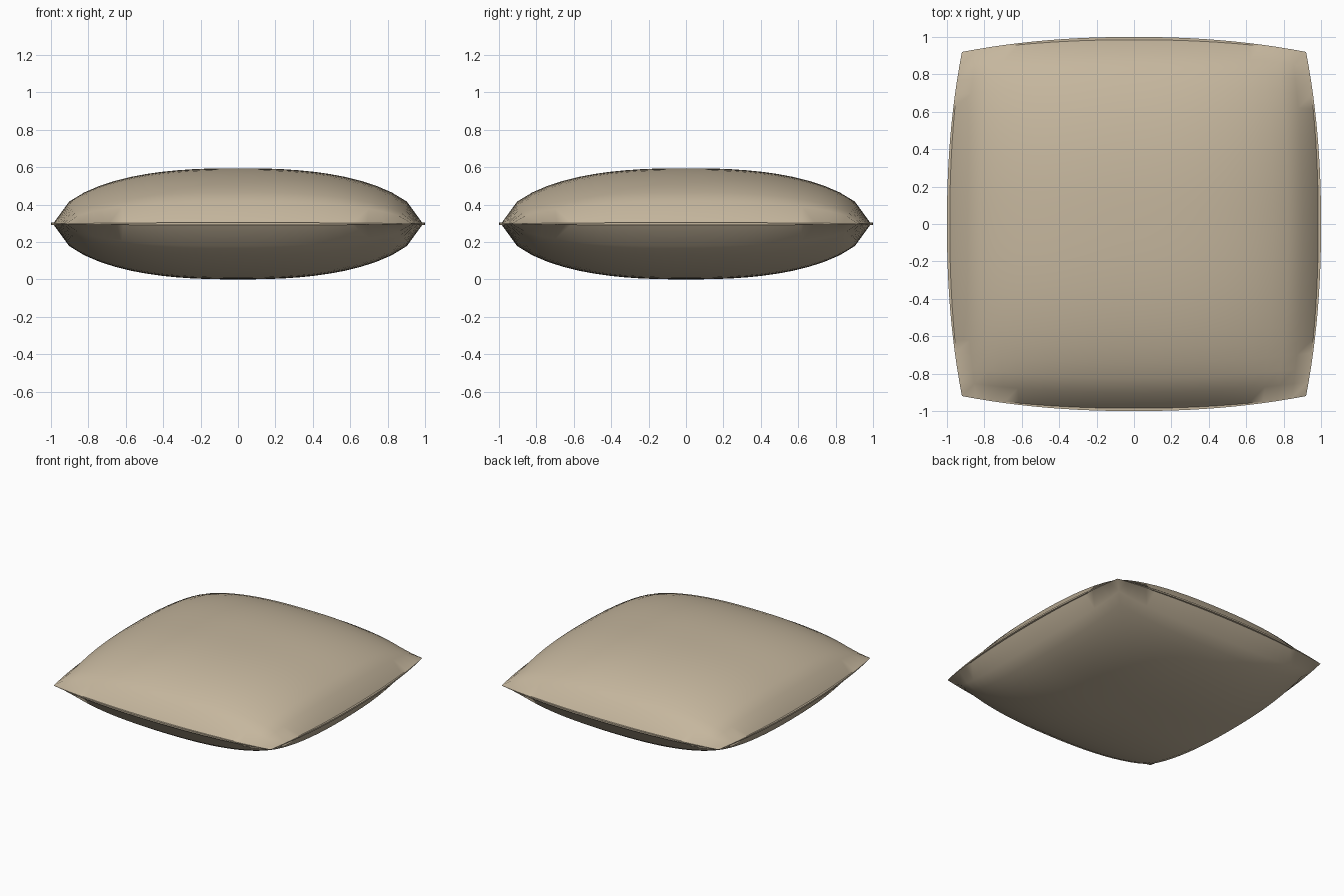
import bpy, bmesh

cube = bpy.data.objects.get("Cube")
if cube:
    bpy.data.objects.remove(cube, do_unlink=True)

HALF = 0.297        # half thickness of the cushion
SEAM = 0.006        # half thickness of the piping seam
LIP = 0.015         # width of the seam lip at mid-side
DIV = 24


def fabric_material():
    mat = bpy.data.materials.new("beige_fabric")
    mat.use_nodes = True
    colour = (0.56, 0.47, 0.34, 1)
    mat.diffuse_color = colour
    bsdf = next(n for n in mat.node_tree.nodes if n.type == "BSDF_PRINCIPLED")
    bsdf.inputs["Base Color"].default_value = colour
    bsdf.inputs["Roughness"].default_value = 0.9
    return mat


def puff(t):
    """Stuffing profile, full in the middle and pinched at the seam."""
    return max(0, 1 - abs(t) ** 2.5) ** 0.58


def side(t, other, lip):
    """Bowed outline: sides swell outwards between the corners."""
    bow = abs(other) ** 2.2
    reach = 0.985 - 0.065 * bow + (LIP * (1 - bow) if lip else 0)
    return t * reach


# Grid lines as (parameter, lip level): two extra lines per side form the lip
lines = [(-1 + 2 * i / DIV, 0) for i in range(DIV + 1)]
lines = [(-1, 2), (-1, 1)] + lines + [(1, 1), (1, 2)]

# Upper half of the cushion, then its mirror below the seam
bm = bmesh.new()
grid = []
for v, lv in lines:
    row = []
    for u, lu in lines:
        edge = SEAM * (1 - max(0, min(abs(u), abs(v))) ** 4)
        z = 0 if max(lu, lv) == 2 else edge + (HALF - SEAM) * puff(u) * puff(v)
        row.append(bm.verts.new((side(u, v, lu), side(v, u, lv), z)))
    grid.append(row)
for a, b in zip(grid, grid[1:]):
    for i in range(len(a) - 1):
        bm.faces.new((a[i], a[i + 1], b[i + 1], b[i]))
bmesh.ops.remove_doubles(bm, verts=bm.verts, dist=0.0004)
bmesh.ops.mirror(bm, geom=bm.verts[:] + bm.edges[:] + bm.faces[:],
                 axis='Z', merge_dist=0.0004)
bmesh.ops.remove_doubles(bm, verts=bm.verts, dist=0.0004)
bmesh.ops.translate(bm, verts=bm.verts, vec=(0, 0, HALF))
bmesh.ops.recalc_face_normals(bm, faces=bm.faces)

mesh = bpy.data.meshes.new("cushion")
bm.to_mesh(mesh)
bm.free()
mesh.materials.append(fabric_material())
cushion = bpy.data.objects.new("cushion", mesh)
bpy.context.collection.objects.link(cushion)

# Soft fabric shading with a crisp seam
bpy.ops.object.select_all(action='DESELECT')
cushion.select_set(True)
bpy.context.view_layer.objects.active = cushion
bpy.ops.object.shade_smooth_by_angle(angle=0.75)
